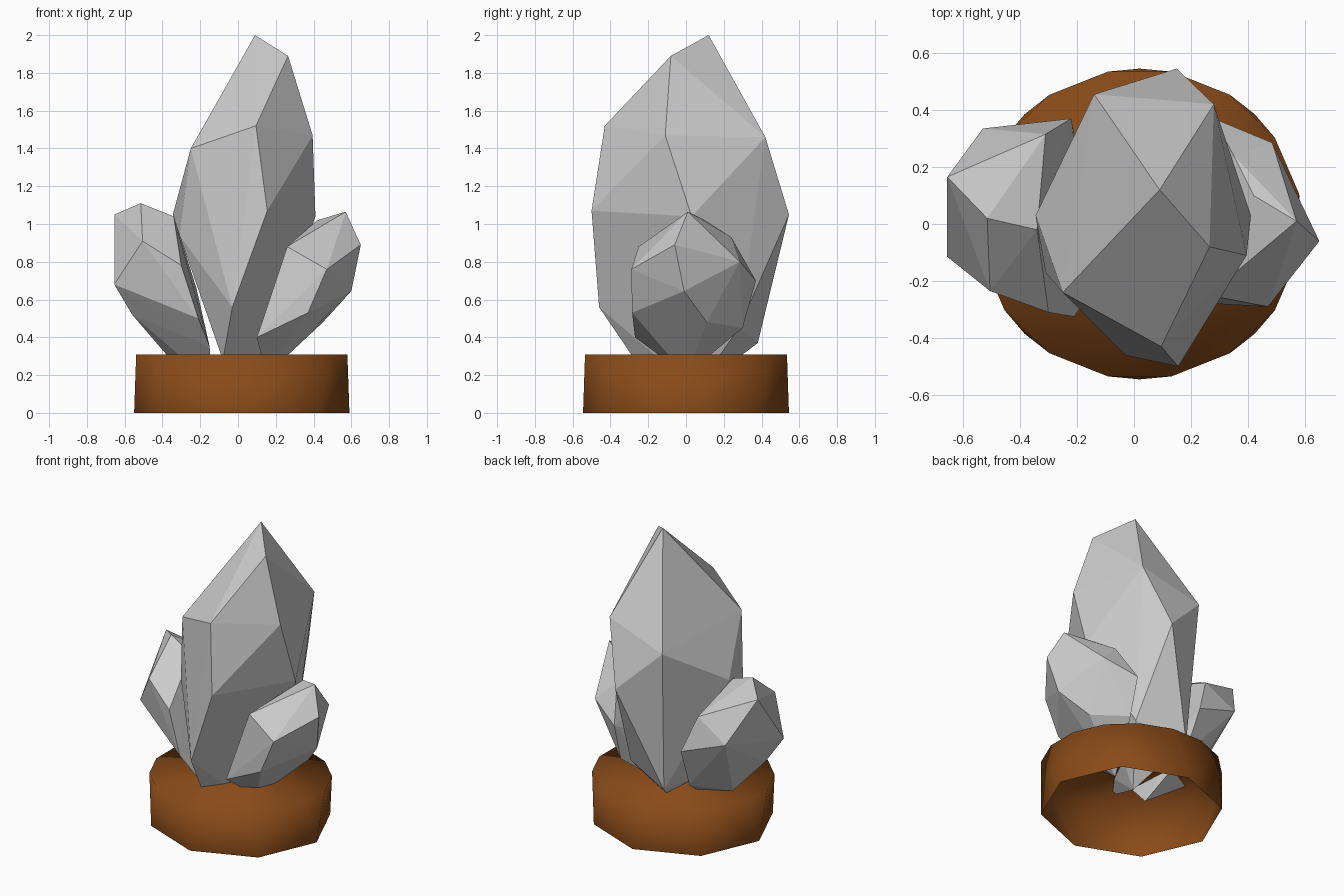
import bpy, bmesh, math


def hull_object(name, points, smooth=False, open_bottom=False):
    """Faceted solid wrapped around a few corner points."""
    bm = bmesh.new()
    verts = [bm.verts.new(p) for p in points]
    res = bmesh.ops.convex_hull(bm, input=verts)
    loose = [v for v in bm.verts if not v.link_faces]
    bmesh.ops.delete(bm, geom=loose, context='VERTS')
    bmesh.ops.recalc_face_normals(bm, faces=bm.faces)
    if open_bottom:
        low = [f for f in bm.faces if f.calc_center_median().z < 1e-4]
        bmesh.ops.delete(bm, geom=low, context='FACES')
    for f in bm.faces:
        f.smooth = smooth
    mesh = bpy.data.meshes.new(name)
    bm.to_mesh(mesh)
    bm.free()
    obj = bpy.data.objects.new(name, mesh)
    bpy.context.collection.objects.link(obj)
    return obj


def ring(n, rx, ry, z, offset):
    return [(0.02 + rx * math.cos(a), ry * math.sin(a), z)
            for a in (offset + 2 * math.pi * i / n for i in range(n))]


# Brown pot: octagonal open foot, closed top with twice the sides
base = hull_object("base", ring(8, 0.57, 0.545, 0, 0)
                   + ring(16, 0.57, 0.545, 0.31, math.pi / 16),
                   smooth=True, open_bottom=True)
brown = bpy.data.materials.new("brown")
brown.diffuse_color = (0.25, 0.07, 0.01, 1)
base.data.materials.append(brown)

# Tall central crystal: tip, shoulders, waist, root
hull_object("main_crystal", [
    (0.09, 0.12, 2.0), (0.265, -0.08, 1.89),
    (-0.25, -0.24, 1.40), (0.095, -0.43, 1.52), (0.395, -0.11, 1.47),
    (0.28, 0.42, 1.46), (-0.14, 0.455, 1.33),
    (0.155, -0.50, 1.07), (0.41, 0.03, 1.04), (0.15, 0.545, 1.05),
    (-0.345, 0.03, 1.05), (-0.31, -0.17, 0.94),
    (-0.03, -0.46, 0.56), (-0.10, 0.38, 0.37), (0.22, 0.28, 0.45),
    (-0.08, -0.27, 0.28), (0.05, 0.05, 0.12)])

# Short crystal on the left
hull_object("left_crystal", [
    (-0.515, 0.02, 1.11), (-0.655, 0.165, 1.05), (-0.34, -0.02, 1.04),
    (-0.505, -0.235, 0.91), (-0.31, 0.315, 0.90), (-0.30, -0.31, 0.78),
    (-0.53, 0.335, 0.77), (-0.655, -0.115, 0.68), (-0.22, 0.37, 0.66),
    (-0.21, -0.325, 0.50), (-0.56, -0.05, 0.52), (-0.38, 0.04, 0.31),
    (-0.15, -0.24, 0.35), (-0.20, 0.25, 0.38), (-0.14, -0.06, 0.16)])

# Short crystal on the right
hull_object("right_crystal", [
    (0.57, 0.01, 1.065), (0.42, 0.10, 1.02), (0.65, -0.06, 0.89),
    (0.35, 0.24, 0.93), (0.26, -0.25, 0.88), (0.47, -0.29, 0.76),
    (0.485, 0.285, 0.80), (0.28, 0.37, 0.70), (0.60, -0.01, 0.645),
    (0.37, -0.285, 0.53), (0.45, 0.11, 0.48), (0.10, -0.27, 0.40),
    (0.28, 0.30, 0.45), (0.25, 0.02, 0.30), (0.15, 0.0, 0.20)])
